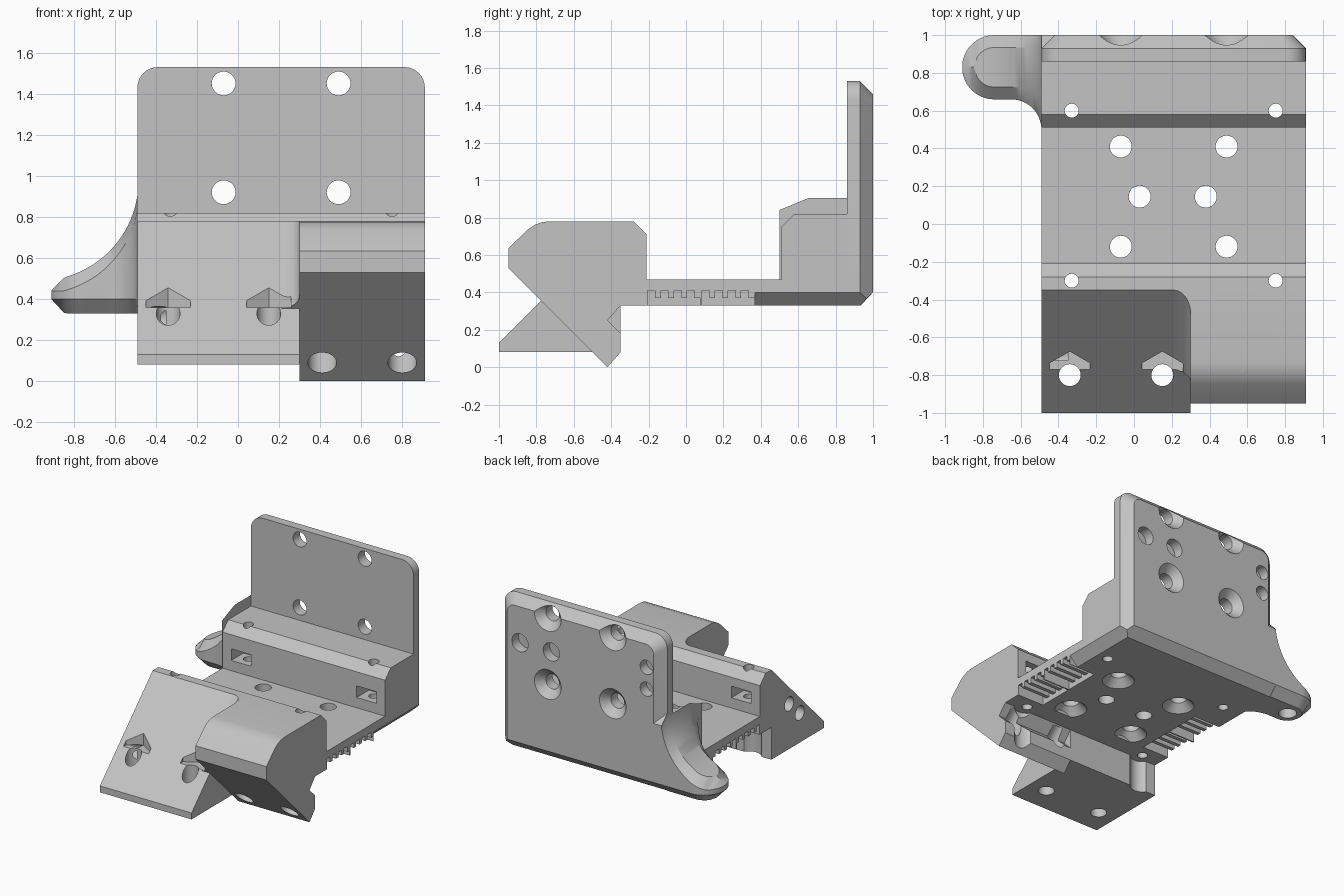
import bpy, bmesh
from math import sin, cos, pi, sqrt
from mathutils import Vector

if "Cube" in bpy.data.objects:
    bpy.data.objects.remove(bpy.data.objects["Cube"])

GREY = (0.55, 0.55, 0.55, 1)
mat = bpy.data.materials.new("plain grey")
mat.use_nodes = True
mat.diffuse_color = GREY
mat.node_tree.nodes["Principled BSDF"].inputs["Base Color"].default_value = GREY

LEFT, RIGHT, SPLIT = -0.49, 0.91, 0.30


def loft(name, rings):
    """Skin a list of equal rings and cap both ends."""
    bm = bmesh.new()
    rows = [[bm.verts.new(p) for p in ring] for ring in rings]
    n = len(rows[0])
    for a, b in zip(rows, rows[1:]):
        for i in range(n):
            j = (i + 1) % n
            bm.faces.new((a[i], a[j], b[j], b[i]))
    bm.faces.new(rows[0][::-1])
    bm.faces.new(rows[-1])
    bmesh.ops.remove_doubles(bm, verts=bm.verts, dist=1e-5)
    bmesh.ops.recalc_face_normals(bm, faces=bm.faces)
    mesh = bpy.data.meshes.new(name)
    bm.to_mesh(mesh)
    bm.free()
    mesh.materials.append(mat)
    obj = bpy.data.objects.new(name, mesh)
    bpy.context.collection.objects.link(obj)
    return obj


def prism(name, profile, x0, x1):
    """Extrude a (y, z) profile along x."""
    return loft(name, [[(x, y, z) for y, z in profile] for x in (x0, x1)])


def box(x0, x1, y0, y1, z0, z1):
    return prism("cutter", [(y0, z0), (y1, z0), (y1, z1), (y0, z1)], x0, x1)


def tube(p, q, r0, r1=None, n=32):
    p, q = Vector(p), Vector(q)
    d = (q - p).normalized()
    u = d.cross((1, 0, 0))
    u = u.normalized() if u.length > 0.01 else Vector((0, 1, 0))
    v = d.cross(u)
    turn = [2 * pi * i / n for i in range(n)]
    return loft("cutter", [[c + r * (u * cos(a) + v * sin(a)) for a in turn]
                           for c, r in ((p, r0), (q, r1 or r0))])


def cut(parts, cutter):
    cutter.hide_render = True
    for part in parts:
        mod = part.modifiers.new("cut", 'BOOLEAN')
        mod.operation, mod.solver, mod.object = 'DIFFERENCE', 'EXACT', cutter
        bpy.context.view_layer.objects.active = part
        bpy.ops.object.modifier_apply(modifier=mod.name)
    bpy.data.objects.remove(cutter)


# Base plate with the raised rear rib
base = prism("base_and_rear_rib", [
    (-0.21, 0.33), (-0.21, 0.47), (0.51, 0.47), (0.51, 0.75),
    (0.58, 0.82), (0.86, 0.82), (0.86, 0.33)], LEFT, RIGHT)

# Sloped front wedge
wedge = prism("front_wedge", [
    (-1, 0.08), (-1, 0.13), (-0.35, 0.78), (-0.28, 0.78), (-0.21, 0.71),
    (-0.21, 0.33), (-0.35, 0.33), (-0.35, 0.08)], LEFT, SPLIT)

# Rounded front block with a vee notch behind
nose = [(-0.73, 0.78), (-0.77, 0.775), (-0.81, 0.76), (-0.845, 0.737),
        (-0.95, 0.635), (-0.95, 0.53)]
block = prism("front_block", nose + [
    (-0.42, 0), (-0.35, 0.08), (-0.35, 0.18), (-0.42, 0.25), (-0.35, 0.33),
    (-0.21, 0.33), (-0.21, 0.71), (-0.28, 0.78)], SPLIT, RIGHT)

# Concave fillet between wedge slope and block
fillet = prism("slope_fillet", [(-0.35, 0.78)] + nose + [(-0.775, 0.355)], 0.2, SPLIT)
R = 0.09
arc = [(SPLIT - R + R * sin(a * pi / 20), R - R * cos(a * pi / 20)) for a in range(11)]
section = [(0, 0)] + arc + [(SPLIT, 1), (0, 1)]
cut([fillet], loft("cutter", [[(x, -0.35 + (s - n) / sqrt(2), 0.78 + (s + n) / sqrt(2))
                               for x, n in section] for s in (-2, 1)]))


# Back wall with rounded top corners and a chamfered rear rim
def wall_ring(y, inset):
    r = 0.1 - inset * 0.5
    x0, x1, z0, z1 = LEFT + inset, RIGHT - inset, 0.33 + inset, 1.53 - inset
    ring = [(x0, y, z0), (x1, y, z0)]
    for cx, start in ((x1 - r, 0), (x0 + r, pi / 2)):
        ring += [(cx + r * cos(start + i * pi / 16), y, z1 - r + r * sin(start + i * pi / 16))
                 for i in range(9)]
    return ring


wall = loft("back_wall", [wall_ring(0.86, 0), wall_ring(0.93, 0), wall_ring(1, 0.07)])
rim_fill = prism("wall_rim_fill", [(0.9, 0.33), (0.93, 0.33), (1, 0.4), (1, 0.86),
                                   (0.93, 0.93), (0.9, 0.93)], LEFT, LEFT + 0.08)


# Side lobe: flares down from the wall to a rounded tip
def half(r, x):
    return sqrt(max(r * r - x * x, 0))


def lobe_ring(x):
    def edges(r):
        back = 0.83 + (half(r, x + 0.74) if x < -0.74 else r)
        if x < -0.74:
            front = 0.83 - half(r, x + 0.74)
        elif x < -0.65:
            front = 0.83 - r
        else:
            front = 0.5 + half(0.33 - r, x + 0.65)
        return front, back
    f, b = edges(0.17)
    fi, bi = edges(0.105)
    t = min((x + 0.91) / 0.065, 1)
    low = 0.4 - 0.07 * t
    top = 0.44 + 0.065 * t
    shoulder = 0.44
    if x > -0.845:
        top = min(0.975 - half(0.485, x + 0.97), 0.93)
        shoulder = top - 0.065
    return [(x, fi, low), (x, bi, low), (x, b, 0.4), (x, b, shoulder),
            (x, bi, top), (x, fi, top), (x, f, shoulder), (x, f, 0.4)]


STEPS = 28
lobe = loft("side_lobe", [lobe_ring(-0.909 + 0.419 * (1 - cos(pi * i / STEPS)) / 2)
                          for i in range(STEPS + 1)])
cut([lobe], tube((-0.74, 0.83, 0.2), (-0.74, 0.83, 0.43), 0.065))

# Lower right edge chamfer
chamfer = [(0.84, 0.33), (0.92, 0.41), (1, 0.41), (1, 0.2), (0.84, 0.2)]
cut([base, wall], loft("cutter", [[(x, y, z) for x, z in chamfer] for y in (0.37, 1.1)]))

# Countersunk holes in the base and wall, and plain base holes
for x in (-0.07, 0.49):
    for y in (0.41, -0.12):
        cut([base], tube((x, y, 0.2), (x, y, 0.6), 0.058))
        cut([base], tube((x, y, 0.32), (x, y, 0.387), 0.125, 0.058))
    for z in (0.92, 1.45):
        cut([wall], tube((x, 0.8, z), (x, 1.1, z), 0.058))
        cut([wall], tube((x, 1.01, z), (x, 0.943, z), 0.125, 0.058))
for x in (0.03, 0.38):
    cut([base], tube((x, 0.145, 0.2), (x, 0.145, 0.6), 0.058))

# Blind holes in the rear face
for x, z, r in ((0.73, 1.18, 0.07), (0.46, 1.18, 0.07),
                (-0.36, 1.28, 0.055), (-0.36, 1.11, 0.055)):
    cut([wall], tube((x, 0.92, z), (x, 1.1, z), r))

# Vertical clamp screws, their nut slots and screw channels
for x, front in ((-0.33, wedge), (0.75, block)):
    cut([base], tube((x, 0.6, 0.2), (x, 0.6, 1), 0.037))
    cut([base], box(x - 0.085, x + 0.085, 0.4, 0.66, 0.55, 0.64))
    cut([front], tube((x, -0.3, -0.1), (x, -0.3, 1), 0.037))
    cut([front], box(x - 0.085, x + 0.085, -0.36, -0.1, 0.55, 0.64))
    cut([front], tube((x, -0.3, -0.1), (x, -0.3, 0.33), 0.09))

# Wedge screws with hexagonal nut pockets
for x in (-0.34, 0.15):
    cut([wedge], tube((x, -0.8, 0), (x, -0.8, 0.5), 0.058))
    cut([wedge, fillet], tube((x, -0.8, 0.36), (x, -0.8, 1), 0.125, n=6))

# Blind holes in the wedge end
for y, z in ((-0.57, 0.43), (-0.70, 0.31)):
    cut([wedge], tube((-0.6, y, z), (-0.35, y, z), 0.055))

# Angled screws through the block foot
for x in (0.41, 0.80):
    cut([block], tube((x, -0.71, -0.11), (x, -0.32, 0.28), 0.07))

# Toothed belt pockets under both sides of the base
for x0, x1 in ((0.68, 1), (-0.6, -0.26)):
    for y in (-0.205, 0.085):
        cut([base], box(x0, x1, y, y + 0.28, 0.2, 0.37))
        for i in range(4):
            cut([base], box(x0, x1, y + 0.07 * i, y + 0.04 + 0.07 * i, 0.3, 0.41))

# Smooth the curved faces and keep edges crisp
for part in (base, wedge, block, fillet, wall, rim_fill, lobe):
    bpy.ops.object.select_all(action='DESELECT')
    part.select_set(True)
    bpy.context.view_layer.objects.active = part
    bpy.ops.object.shade_smooth_by_angle(angle=pi / 6)
